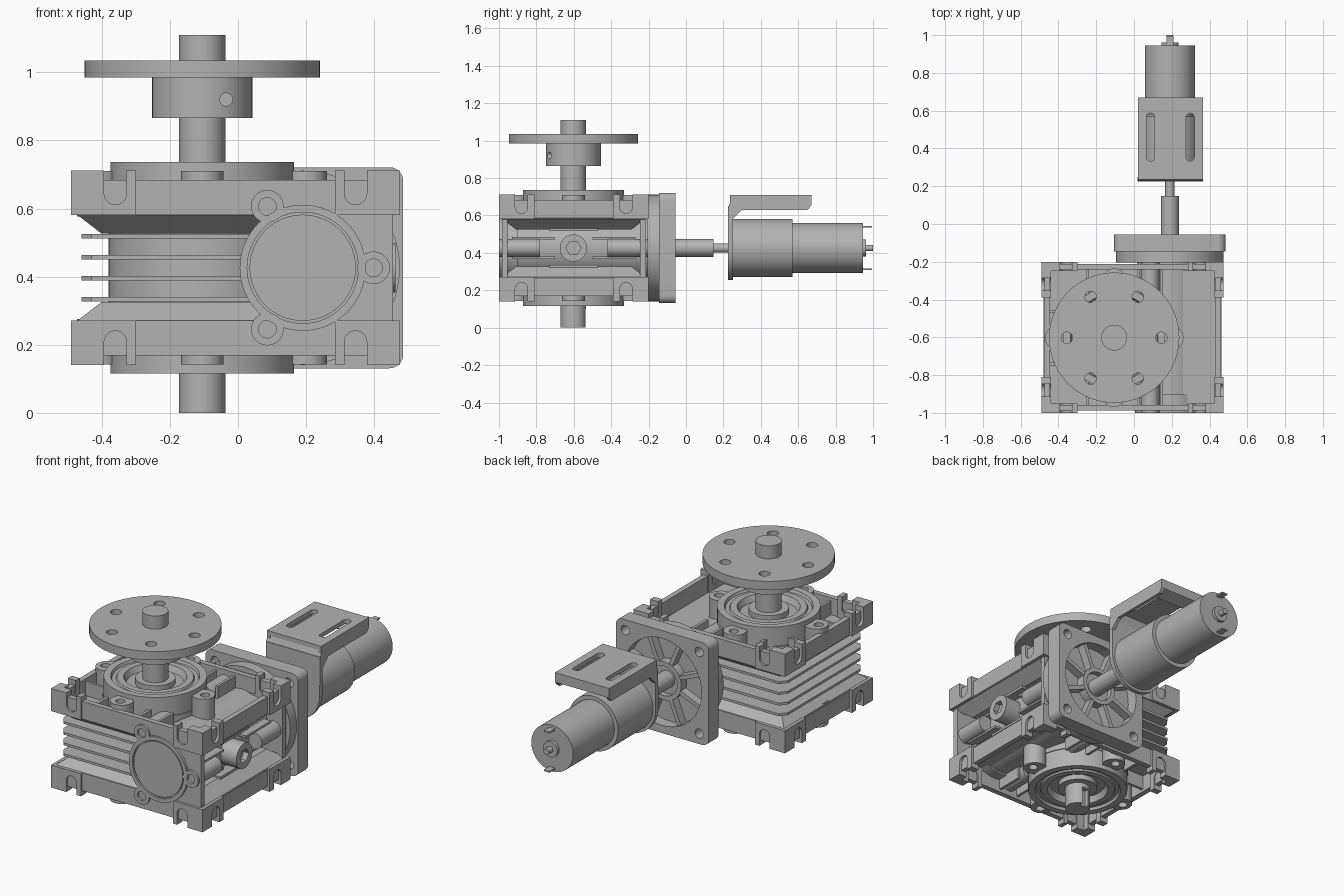
import bpy, bmesh
from math import sin, cos, pi, radians

cube = bpy.data.objects.get("Cube")
if cube:
    bpy.data.objects.remove(cube, do_unlink=True)

metal = bpy.data.materials.new("grey metal")
metal.use_nodes = True
GREY = (0.45, 0.45, 0.45, 1)
metal.diffuse_color = GREY
metal.node_tree.nodes["Principled BSDF"].inputs["Base Color"].default_value = GREY

parts = []
CX, CY, CZ = -0.105, -0.602, 0.426    # output axis and body mid-height
WX = 0.19                             # worm axis
X0, X1, Y0, Y1 = -0.49, 0.475, -1.0, -0.2


def place(axis, u, v, w):
    return {"x": (w, u, v), "y": (u, w, v), "z": (u, v, w)}[axis]


def finish(name, bm):
    bmesh.ops.recalc_face_normals(bm, faces=bm.faces)
    mesh = bpy.data.meshes.new(name)
    bm.to_mesh(mesh)
    bm.free()
    mesh.materials.append(metal)
    ob = bpy.data.objects.new(name, mesh)
    bpy.context.collection.objects.link(ob)
    parts.append(ob)
    return ob


def lathe(name, axis, centre, profile, n=48):
    """Revolve (radius, position) pairs round an axis."""
    bm = bmesh.new()
    rings = []
    for r, w in profile:
        count = n if r > 0 else 1
        rings.append([bm.verts.new(place(axis, centre[0] + r * cos(2 * pi * i / n),
                                         centre[1] + r * sin(2 * pi * i / n), w))
                      for i in range(count)])
    for a, b in zip(rings, rings[1:]):
        for i in range(n):
            quad = [a[i % len(a)], a[(i + 1) % len(a)], b[(i + 1) % len(b)], b[i % len(b)]]
            bm.faces.new(list(dict.fromkeys(quad)))
    return finish(name, bm)


def cyl(name, axis, centre, r, a, b, n=48):
    return lathe(name, axis, centre, [(0, a), (r, a), (r, b), (0, b)], n)


def prism(name, axis, pts, a, b):
    bm = bmesh.new()
    low, high = ([bm.verts.new(place(axis, u, v, w)) for u, v in pts] for w in (a, b))
    bm.faces.new(low)
    bm.faces.new(high)
    for i in range(len(pts)):
        j = (i + 1) % len(pts)
        bm.faces.new((low[i], low[j], high[j], high[i]))
    return finish(name, bm)


def rect(x0, x1, y0, y1):
    return [(x0, y0), (x1, y0), (x1, y1), (x0, y1)]


def box(name, x0, x1, y0, y1, z0, z1):
    return prism(name, "z", rect(x0, x1, y0, y1), z0, z1)


def arc(c, r, a0, a1, n=12):
    return [(c[0] + r * cos(radians(a0 + (a1 - a0) * i / n)),
             c[1] + r * sin(radians(a0 + (a1 - a0) * i / n))) for i in range(n + 1)]


def cut(target, *cutters):
    for cutter in cutters:
        mod = target.modifiers.new("cut", "BOOLEAN")
        mod.operation, mod.solver, mod.object = "DIFFERENCE", "EXACT", cutter
        bpy.context.view_layer.objects.active = target
        bpy.ops.object.modifier_apply(modifier=mod.name)
        parts.remove(cutter)
        bpy.data.objects.remove(cutter, do_unlink=True)


# Output shaft with keyway, hub and drilled disc
shaft = cyl("output_shaft", "z", (CX, CY), 0.068, 0, 1.11)
cut(shaft, box("keyway", CX - 0.02, CX + 0.02, CY + 0.04, CY + 0.1, -0.01, 0.1))
hub = cyl("disc_hub", "z", (CX, CY), 0.147, 0.865, 0.99)
cut(hub, cyl("set_screw_hole", "y", (-0.035, 0.92), 0.019, -0.8, -0.67, 20))
disc = cyl("output_disc", "z", (CX, CY), 0.345, 0.985, 1.035, 72)
cut(disc, *[cyl("disc_hole", "z", (CX + 0.25 * cos(k * pi / 3), CY + 0.25 * sin(k * pi / 3)),
                0.03, 0.9, 1.1, 20) for k in range(6)])

# Gearbox core, worm housing and cooling fins
cyl("housing_core", "z", (CX, CY), 0.275, CZ - 0.2, CZ + 0.2, 64)
cyl("worm_housing", "y", (WX, CZ), 0.175, Y0 + 0.02, Y1)
for k in range(4):
    z = CZ + (k - 1.5) * 0.0615
    pts = [(-0.43, -0.97), (0.2, -0.97), (0.2, -0.23), (-0.43, -0.23), (-0.46, -0.27), (-0.46, -0.93)]
    prism("cooling_fin", "z", pts, z - 0.007, z + 0.007)

# Upper and lower halves of the housing frame
for s in (-1, 1):
    def hz(*hs):
        return sorted(CZ + s * h for h in hs)

    bm = bmesh.new()
    loops = [[bm.verts.new((x, y, CZ + s * h)) for x, y in
              rect(X0 + d, X1 - d, Y0 + d, Y1 - d)] for d, h in ((0.09, 0.1), (0.012, 0.16))]
    for loop in loops:
        bm.faces.new(loop)
    for i in range(4):
        j = (i + 1) % 4
        bm.faces.new((loops[0][i], loops[0][j], loops[1][j], loops[1][i]))
    finish("sloped_shelf", bm)

    # Perimeter walls
    for y in (Y0 + 0.012, Y1 - 0.042):
        box("frame_wall", X0 + 0.05, X1 - 0.05, y, y + 0.03, *hz(0.155, 0.257))
    for x in (X0 + 0.015, X1 - 0.045):
        box("frame_wall", x, x + 0.03, Y0 + 0.05, Y1 - 0.05, *hz(0.155, 0.257))

    # Slotted corner feet
    for x, dx in ((X0, 1), (X1, -1)):
        for y, dy in ((Y0, 1), (Y1, -1)):
            pts = [(0, 0), (0.19, 0), (0.19, 0.05), (0.05, 0.05), (0.05, 0.19), (0, 0.19)]
            foot = prism("corner_foot", "z", [(x + dx * u, y + dy * v) for u, v in pts],
                         *hz(0.155, 0.285))

            def slot(c):
                return [(u, CZ + s * v) for u, v in
                        arc((c, 0.218), 0.033, 180, 360) + [(c + 0.033, 0.3), (c - 0.033, 0.3)]]
            cut(foot, prism("slot", "y", slot(x + dx * 0.13), y - 0.06, y + 0.06),
                prism("slot", "x", slot(y + dy * 0.12), x - 0.06, x + 0.06))

    # Bearing boss with stepped face and screw lugs
    steps = [(0, 0.15), (0.27, 0.15), (0.27, 0.31), (0.232, 0.31), (0.226, 0.295), (0.205, 0.295),
             (0.2, 0.304), (0.165, 0.304), (0.15, 0.27), (0.105, 0.27), (0.105, 0.3), (0, 0.3)]
    lathe("bearing_boss", "z", (CX, CY), [(r, CZ + s * h) for r, h in steps], 64)
    for k in range(4):
        c, d = round(cos(k * pi / 2)), round(sin(k * pi / 2))
        lug = cyl("boss_lug", "z", (CX + 0.305 * c, CY + 0.305 * d), 0.062, *hz(0.15, 0.284), 24)
        cut(lug, cyl("lug_hole", "z", (CX + 0.318 * c, CY + 0.318 * d), 0.025, *hz(0.2, 0.3), 16))

    # Stiffening ribs inside the frame
    for dx in (-0.14, 0.13, 0.25):
        for y0, y1 in ((Y0 + 0.03, CY - 0.2), (CY + 0.2, Y1 - 0.03)):
            box("inner_rib", CX + dx - 0.008, CX + dx + 0.008, y0, y1, *hz(0.155, 0.24))
    for dy in (-0.14, 0.14):
        box("inner_rib", X0 + 0.03, CX - 0.2, CY + dy - 0.008, CY + dy + 0.008, *hz(0.155, 0.24))

    # Side ribs beside the plug
    for y0, y1 in ((-0.93, -0.7), (-0.5, -0.27)):
        box("side_rib", 0.2, 0.4, y0, y1, *hz(0.045, 0.058))
    box("side_rib", 0.2, 0.4, -0.73, -0.47, *hz(0.09, 0.104))

# End plates, bearing cap and its screw lugs
for y in (Y0 + 0.015, Y1 - 0.045):
    box("end_plate", 0.2, 0.455, y, y + 0.03, CZ - 0.17, CZ + 0.17)
lathe("worm_cap", "y", (WX, CZ), [(0, -0.9), (0.185, -0.9), (0.185, Y0), (0.163, Y0), (0.163, -0.988),
                                  (0.156, -0.988), (0.156, -0.996), (0, -0.996)], 64)
for deg in (0, 120, 240):
    c = (WX + 0.208 * cos(radians(deg)), CZ + 0.208 * sin(radians(deg)))
    for a, b, hole in ((Y0, -0.78, -0.97), (-0.42, Y1, None)):
        boss = cyl("screw_boss", "y", c, 0.048, a, b, 24)
        if hole:
            cut(boss, cyl("screw_hole", "y", c, 0.026, a - 0.02, hole, 20))

# Oil plug with hexagonal socket
plug = cyl("oil_plug", "x", (CY, CZ), 0.073, 0.2, 0.462, 32)
cut(plug, cyl("hex_socket", "x", (CY, CZ), 0.04, 0.43, 0.5, 6))

# Motor-side mounting flange
cyl("flange_spigot", "y", (WX, CZ), 0.285, -0.205, -0.13, 64)
corners = []
for u, v, a in ((1, 1, 0), (-1, 1, 90), (-1, -1, 180), (1, -1, 270)):
    corners += arc((WX + u * 0.255, CZ + v * 0.255), 0.04, a, a + 90, 6)
flange = prism("mounting_flange", "y", corners, -0.145, -0.055)
holes = [cyl("flange_hole", "y", (WX + u * 0.235, CZ + v * 0.235), 0.027, -0.3, 0, 20)
         for u in (-1, 1) for v in (-1, 1)]
cut(flange, cyl("flange_recess", "y", (WX, CZ), 0.25, -0.12, 0, 64), *holes)
lathe("flange_hub", "y", (WX, CZ), [(0, -0.13), (0.11, -0.13), (0.11, -0.07), (0.085, -0.07),
                                    (0.085, -0.1), (0, -0.1)])
for k in range(8):
    a = (k + 0.5) * pi / 4
    pts = [(WX + u * cos(a) - v * sin(a), CZ + u * sin(a) + v * cos(a))
           for u, v in rect(0.1, 0.255, -0.012, 0.012)]
    prism("flange_spoke", "y", pts, -0.13, -0.072)

# Coupling, gearhead and motor on the worm axis
AX = (WX, CZ)
cyl("coupling_sleeve", "y", AX, 0.048, -0.12, 0.147, 32)
cyl("motor_shaft", "y", AX, 0.025, 0.14, 0.26, 24)
cyl("gearhead", "y", AX, 0.156, 0.245, 0.57, 64)
lathe("motor_can", "y", AX, [(0, 0.56), (0.133, 0.56), (0.133, 0.945), (0.045, 0.945),
                             (0.045, 0.962), (0.017, 0.962), (0.017, 1.0), (0, 1.0)], 64)
for s in (-1, 1):
    z = CZ + s * 0.113
    box("motor_terminal", WX - 0.018, WX + 0.018, 0.94, 0.995, z - 0.004, z + 0.004)

# Bracket: face plate, slotted tray, side lips and gussets
BX0, BX1 = 0.02, 0.365
prism("bracket_face", "y", arc(AX, 0.172, 180, 360, 24) + [(BX1, 0.65), (BX0, 0.65)], 0.225, 0.25)
tray = box("bracket_tray", BX0, BX1, 0.235, 0.67, 0.685, 0.71)
for x in (0.087, 0.297):
    pts = arc((x, 0.565), 0.022, 0, 180) + arc((x, 0.355), 0.022, 180, 360)
    cut(tray, prism("tray_slot", "z", pts, 0.6, 0.8))
lip = [(0.235, 0.71), (0.67, 0.71), (0.67, 0.655), (0.65, 0.63), (0.3, 0.63), (0.25, 0.58), (0.235, 0.58)]
for x in (BX0, BX1 - 0.02):
    prism("bracket_lip", "x", lip, x, x + 0.02)
prism("bracket_end_lip", "x", [(0.67, 0.71), (0.67, 0.655), (0.6, 0.63), (0.58, 0.645), (0.645, 0.67),
                               (0.645, 0.71)], BX0, BX1)
prism("bracket_bend", "x", [(0.225, 0.64), (0.25, 0.71), (0.28, 0.71), (0.25, 0.64)], BX0, BX1)

bpy.ops.object.select_all(action="DESELECT")
for ob in parts:
    ob.select_set(True)
bpy.context.view_layer.objects.active = parts[0]
bpy.ops.object.shade_smooth_by_angle(angle=radians(30))
